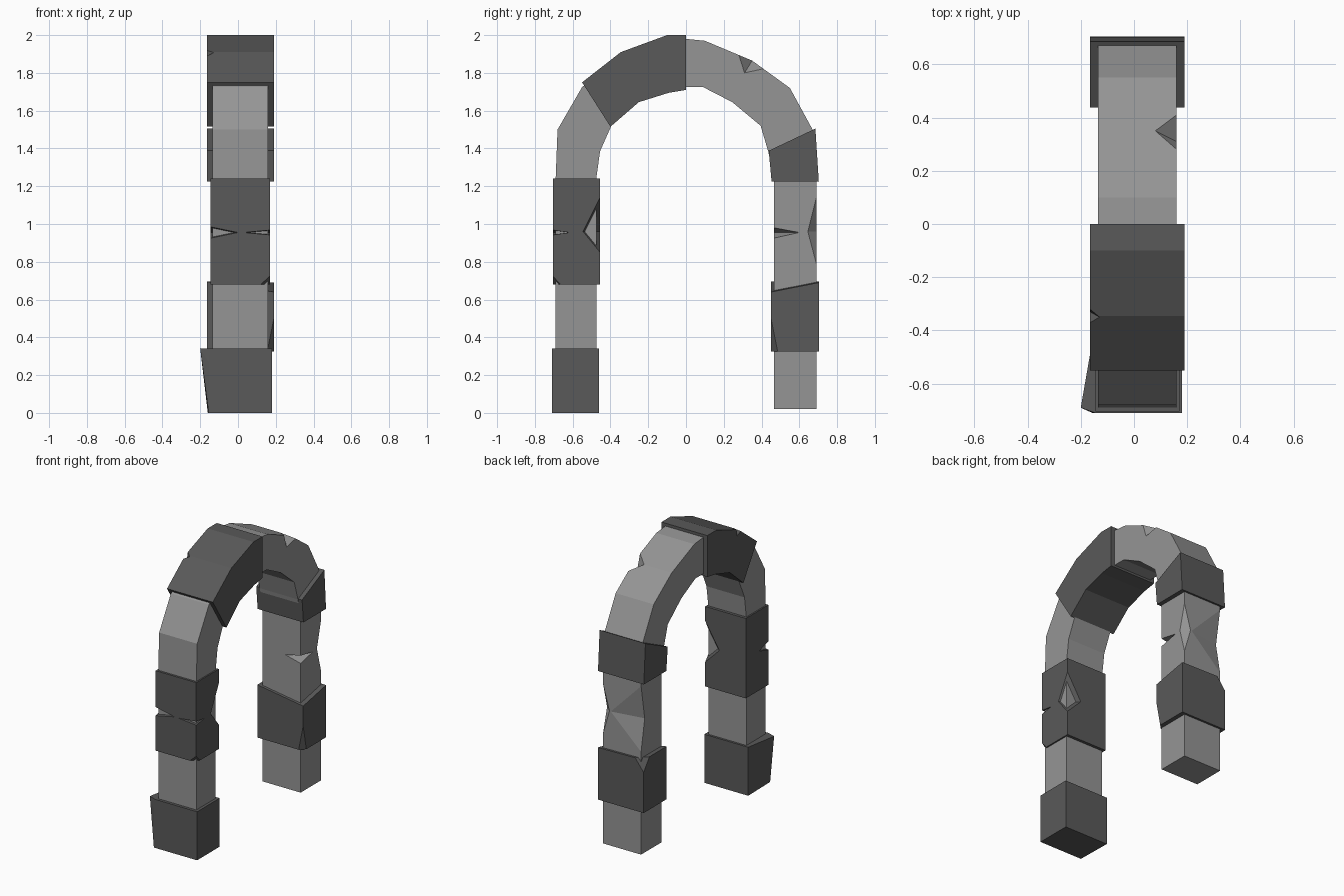
import bpy, bmesh
from mathutils import Vector as V

if "Cube" in bpy.data.objects:
    bpy.data.objects.remove(bpy.data.objects["Cube"])


def material(name, g):
    m = bpy.data.materials.new(name)
    m.diffuse_color = (g, g, g, 1)
    m.use_nodes = True
    m.node_tree.nodes["Principled BSDF"].inputs["Base Color"].default_value = m.diffuse_color
    return m


LIGHT, DARK = material("light_stone", 0.3), material("dark_stone", 0.1)


def finish(name, bm, mat):
    bmesh.ops.recalc_face_normals(bm, faces=bm.faces)
    me = bpy.data.meshes.new(name)
    bm.to_mesh(me)
    bm.free()
    if mat:
        me.materials.append(mat)
    ob = bpy.data.objects.new(name, me)
    bpy.context.collection.objects.link(ob)
    return ob


def hull(name, pts, mat=None):
    bm = bmesh.new()
    for p in pts:
        bm.verts.new(p)
    bmesh.ops.convex_hull(bm, input=bm.verts)
    bmesh.ops.dissolve_limit(bm, angle_limit=0.01, verts=bm.verts, edges=bm.edges)
    return finish(name, bm, mat)


def block(name, x, y, z, mat, chops=None):
    """Box; a chopped corner (0/1 per axis) is replaced by its own points."""
    chops, pts = chops or {}, []
    for i in (0, 1):
        for j in (0, 1):
            for k in (0, 1):
                pts += chops.get((i, j, k), [(x[i], y[j], z[k])])
    return hull(name, pts, mat)


def band(name, x, outer, inner, mat):
    """Arch strip between two y-z lines, extruded along x."""
    bm = bmesh.new()
    rings = [[bm.verts.new(p) for p in ((x[0], *o), (x[1], *o), (x[1], *i), (x[0], *i))]
             for o, i in zip(outer, inner)]
    for a, b in zip(rings, rings[1:]):
        for k in range(4):
            n = (k + 1) % 4
            bm.faces.new((a[k], a[n], b[n], b[k]))
    bm.faces.new(rings[0])
    bm.faces.new(rings[-1])
    return finish(name, bm, mat)


def notch(ob, e1, e2, a, b):
    """V chip between edge points e1, e2 with its valley from a to b."""
    m = (V(a) + V(b)) / 2
    cut = hull("chip_cutter", [m + (V(p) - m) * 1.3 for p in (e1, e2, a, b)])
    cut.hide_render = True
    mod = ob.modifiers.new("chip", 'BOOLEAN')
    mod.operation, mod.solver, mod.object = 'DIFFERENCE', 'EXACT', cut
    bpy.context.view_layer.objects.active = ob
    bpy.ops.object.modifier_apply(modifier=mod.name)
    bpy.data.objects.remove(cut)


# Continuous inner stone arch
outer = [(-.69, .02), (-.69, 1.24), (-.68, 1.5), (-.55, 1.725), (-.35, 1.87), (-.1, 1.97), (0, 1.98),
         (.1, 1.97), (.35, 1.865), (.55, 1.72), (.67, 1.5), (.69, 1.24), (.69, .02)]
inner = [(-.475, .02), (-.475, 1.24), (-.455, 1.385), (-.395, 1.52), (-.245, 1.65), (-.09, 1.725), (0, 1.725),
         (.09, 1.725), (.245, 1.645), (.395, 1.52), (.435, 1.385), (.465, 1.24), (.465, .02)]
arch = band("inner_arch", (-.135, .16), outer, inner, LIGHT)
notch(arch, (.16, .28, 1.895), (.16, .41, 1.822), (.08, .35, 1.865), (.16, .31, 1.80))
notch(arch, (.16, .465, .98), (.16, .465, .925), (.16, .6, .955), (.04, .465, .955))
notch(arch, (.16, .69, 1.14), (.16, .69, .79), (.16, .645, .96), (.11, .69, .96))
notch(arch, (-.135, .69, 1.2), (-.135, .69, .74), (-.135, .65, .96), (.10, .69, .96))

# Front leg base block with a flared corner
block("front_base_block", (-.16, .18), (-.71, -.46), (0, .34), DARK, {
    (0, 0, 0): [(-.155, -.71, 0)],
    (0, 0, 1): [(-.155, -.71, .27), (-.145, -.71, .34), (-.2, -.69, .34)]})

# Front leg middle block with chipped edges
mid = block("front_middle_block", (-.145, .17), (-.705, -.455), (.68, 1.24), DARK)
notch(mid, (-.145, -.705, .985), (-.145, -.705, .925), (0, -.705, .955), (-.145, -.6, .955))
notch(mid, (.17, -.705, .968), (.17, -.705, .942), (.03, -.705, .955), (.17, -.615, .955))
notch(mid, (.17, -.455, 1.14), (.17, -.455, .85), (.17, -.545, .96), (.06, -.455, .96))
notch(mid, (.17, -.705, .725), (.17, -.705, .6), (.12, -.705, .68), (.17, -.665, .68))

# Large curved block on the front half of the crown
crown = band("crown_block", (-.165, .19),
             [(-.55, 1.75), (-.345, 1.91), (-.1, 2.0), (0, 2.0)],
             [(-.4, 1.515), (-.25, 1.645), (-.09, 1.695), (0, 1.71)], DARK)
notch(crown, (-.165, -.32, 1.919), (-.165, -.37, 1.89), (-.13, -.35, 1.906), (-.165, -.33, 1.87))

# Back leg wedge block under the curve
band("back_wedge_block", (-.165, .19), [(.685, 1.505), (.703, 1.225)],
     [(.438, 1.388), (.453, 1.225)], DARK)

# Back leg lower block with broken corners
block("back_lower_block", (-.165, .19), (.45, .705), (.325, .695), DARK, {
    (1, 0, 1): [(.19, .45, .64)],
    (1, 1, 1): [(.19, .705, .69)],
    (1, 0, 0): [(.19, .45, .5), (.19, .485, .325), (.155, .45, .325)],
    (0, 1, 1): [(-.165, .705, .61), (-.165, .64, .695), (-.10, .705, .695)]})
